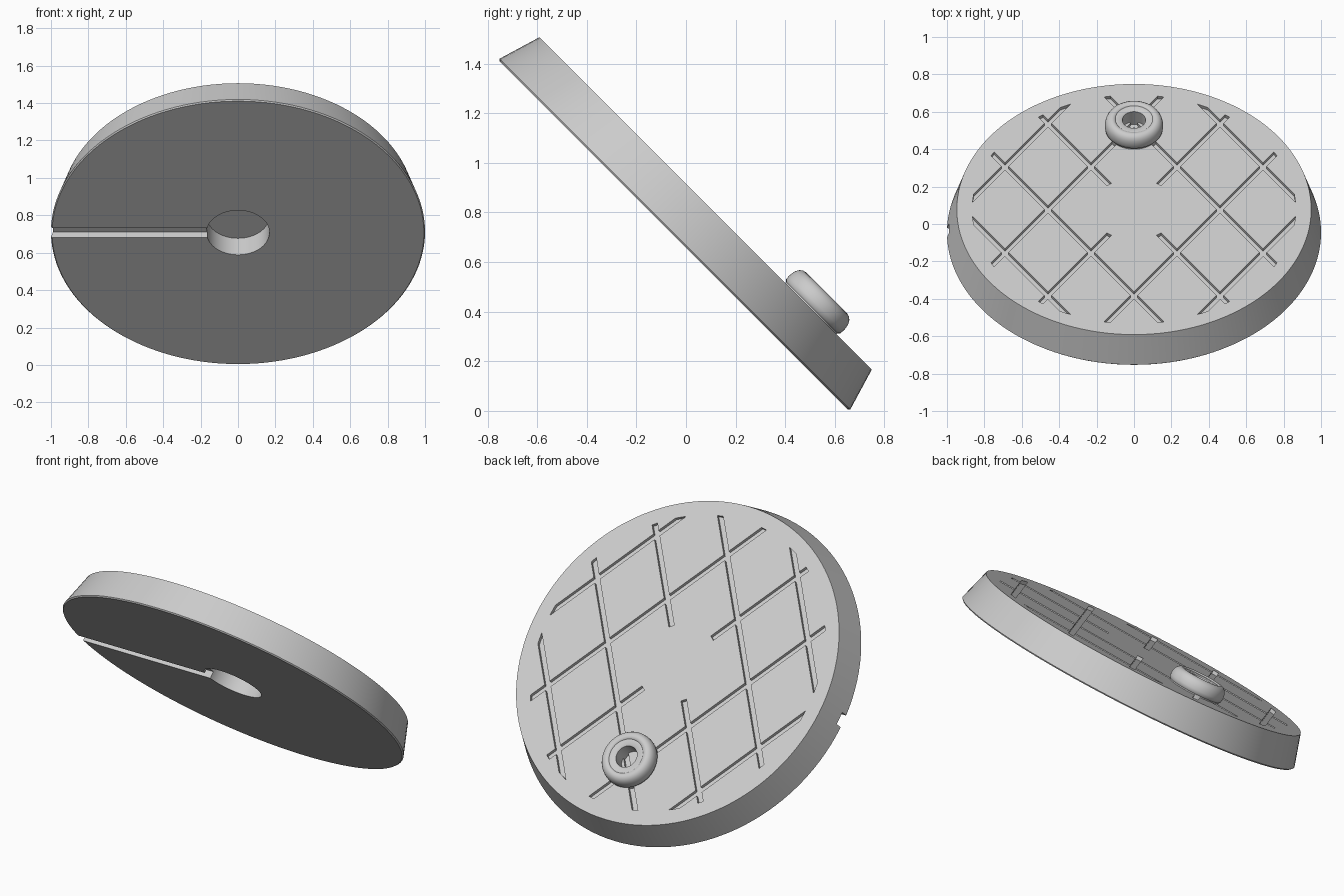
import bpy, bmesh, math
from mathutils import Matrix, Vector

cube = bpy.data.objects.get("Cube")
if cube:
    bpy.data.objects.remove(cube, do_unlink=True)

THICK = 0.182
# The whole part leans back 45 degrees, resting on its rim
TILT = Matrix.Translation((0, -0.05, 0.7075)) @ Matrix.Rotation(math.radians(-45), 4, 'X')

grey = bpy.data.materials.new("light grey")
grey.use_nodes = True
grey.diffuse_color = (0.6, 0.6, 0.6, 1)
grey.node_tree.nodes["Principled BSDF"].inputs["Base Color"].default_value = (0.6, 0.6, 0.6, 1)


def make_object(name, bm):
    bmesh.ops.recalc_face_normals(bm, faces=bm.faces[:])
    mesh = bpy.data.meshes.new(name)
    bm.to_mesh(mesh)
    bm.free()
    mesh.materials.append(grey)
    obj = bpy.data.objects.new(name, mesh)
    bpy.context.collection.objects.link(obj)
    obj.matrix_world = TILT
    return obj


def lathe(name, profile, segments, closed=False, centre=(0, 0)):
    """Spin (radius, height) points; open profiles get end caps."""
    bm = bmesh.new()
    rings = []
    for r, z in profile:
        rings.append([bm.verts.new((centre[0] + r * math.cos(a), centre[1] + r * math.sin(a), z))
                      for a in (math.tau * i / segments for i in range(segments))])
    pairs = list(zip(rings, rings[1:]))
    if closed:
        pairs.append((rings[-1], rings[0]))
    else:
        bm.faces.new(rings[0])
        bm.faces.new(rings[-1])
    for low, high in pairs:
        for i in range(segments):
            j = (i + 1) % segments
            bm.faces.new((low[i], low[j], high[j], high[i]))
    return make_object(name, bm)


def add_box(bm, centre, size, angle=0):
    m = (Matrix.Translation(centre) @ Matrix.Rotation(angle, 4, 'Z')
         @ Matrix.Diagonal(Vector((*size, 1))))
    bmesh.ops.create_cube(bm, size=1, matrix=m)


def apply_boolean(target, cutter, operation):
    cutter.hide_render = True
    mod = target.modifiers.new("cut", 'BOOLEAN')
    mod.object = cutter
    mod.operation = operation
    mod.solver = 'EXACT'
    mod.use_self = True
    bpy.context.view_layer.objects.active = target
    bpy.ops.object.modifier_apply(modifier=mod.name)
    bpy.data.objects.remove(cutter, do_unlink=True)


def smooth(obj, degrees):
    bpy.ops.object.select_all(action='DESELECT')
    obj.select_set(True)
    bpy.context.view_layer.objects.active = obj
    bpy.ops.object.shade_smooth_by_angle(angle=math.radians(degrees))


# Tapered disc with a fine chamfer on the lower rim
disc = lathe("disc", [(0.994, 0), (1.0, 0.007), (0.9475, THICK)], 128)

# Diamond lattice of shallow grooves, trimmed to a ring
bm = bmesh.new()
slope = math.atan(math.sqrt(2))
for side in (1, -1):
    for k in range(-2, 3):
        offset = k * 0.3756
        angle = side * slope
        add_box(bm, (-math.sin(angle) * offset, math.cos(angle) * offset, THICK),
                (2, 0.032, 0.04), angle)
grooves = make_object("lattice_cutter", bm)
ring = lathe("ring_cutter", [(0.23, 0.1), (0.865, 0.1), (0.865, 0.3), (0.23, 0.3)], 96, closed=True)
apply_boolean(grooves, ring, 'INTERSECT')
apply_boolean(disc, grooves, 'DIFFERENCE')

# Blind centre recess and the channel leading out to the rim
recess = lathe("recess_cutter", [(0.168, -0.1), (0.168, 0.125)], 64)
apply_boolean(disc, recess, 'DIFFERENCE')
bm = bmesh.new()
add_box(bm, (-0.65, 0, -0.03), (1.1, 0.072, 0.14))
channel = make_object("channel_cutter", bm)
apply_boolean(disc, channel, 'DIFFERENCE')
smooth(disc, 25)

# Rounded hollow boss near the lower rim
boss_profile = [(0.146, -0.03), (0.146, 0.006), (0.154, 0.014), (0.156, 0.03), (0.155, 0.046),
                (0.151, 0.063), (0.143, 0.077), (0.131, 0.087), (0.117, 0.09), (0.104, 0.087),
                (0.1, 0.082), (0.07, 0.082), (0.062, 0.076), (0.062, -0.03)]
boss = lathe("boss", [(r, z + THICK) for r, z in boss_profile], 64, closed=True, centre=(0, 0.6))
smooth(boss, 40)
